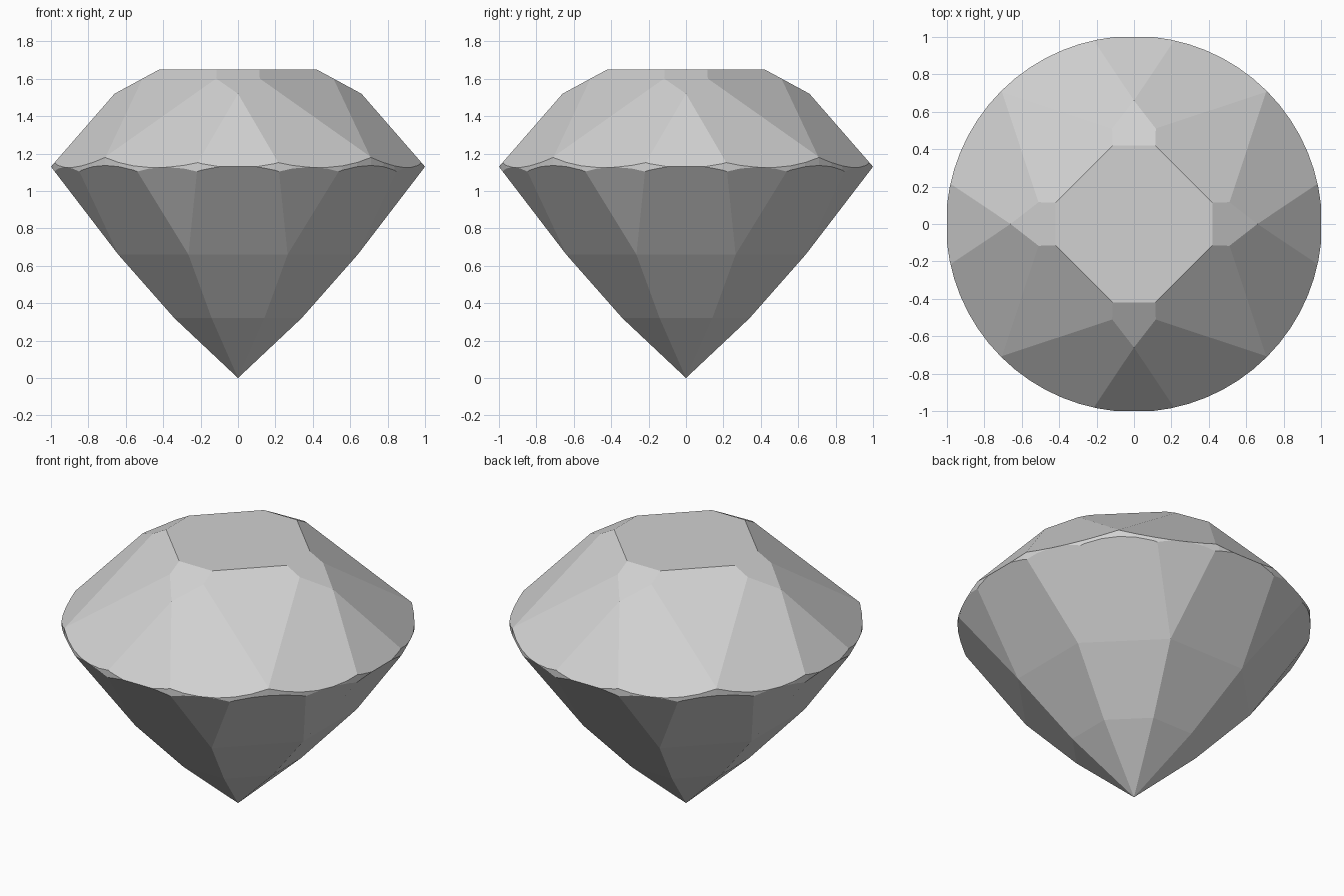
import bpy, bmesh, math
from mathutils import Vector, Matrix

old = bpy.data.objects.get("Cube")
if old:
    bpy.data.objects.remove(old, do_unlink=True)

TOP = 1.65       # table height
RIM = 1.13       # girdle height
GIRDLE_R = 1.005

# Round blank that the facets are cut from
bm = bmesh.new()
bmesh.ops.create_cone(bm, cap_ends=True, segments=64, radius1=GIRDLE_R,
                      radius2=GIRDLE_R, depth=2,
                      matrix=Matrix.Translation((0, 0, TOP - 1)))


def cut(point, normal):
    """Slice off everything in front of a plane and close the gap."""
    bmesh.ops.bisect_plane(bm, geom=bm.verts[:] + bm.edges[:] + bm.faces[:],
                           dist=1e-4, plane_co=point, plane_no=normal,
                           clear_outer=True)
    rim = [e for e in bm.edges if e.is_boundary]
    if rim:
        bmesh.ops.holes_fill(bm, edges=rim, sides=0)


def ring(count, start, low, high):
    """Cut a ring of facets through two (radius, height) points, low first."""
    dr, dz = high[0] - low[0], high[1] - low[1]
    for i in range(count):
        turn = Matrix.Rotation(math.radians(start + 360 * i / count), 3, 'Z')
        cut(turn @ Vector((0, -low[0], low[1])),
            turn @ Vector((0, -dz, -dr)).normalized())


# Pavilion: three tiers of eight, and wedges between the upper ones
ring(8, 0, (0.64, 0.66), (1, RIM))
ring(8, 22.5, (0.64 / math.cos(math.pi / 8), 0.66), (1, 1.12))
ring(8, 0, (0.34, 0.32), (0.64, 0.66))
ring(8, 0, (0, 0), (0.34, 0.32))

# Crown: main diagonal facets, side triangles and small facets by the table
ring(4, 45, (GIRDLE_R, 1.18), (0.378, TOP))
ring(4, 0, (1, RIM), (0.66, 1.52))
ring(4, 0, (0.66, 1.52), (0.42, TOP))

# Crown: mirrored pairs between the triangles and the main facets
for side in (1, -1):
    a = Vector((0, -0.66, 1.52))
    b = Vector((0.115 * side, -0.51, 1.602))
    c = Vector((0.71 * side, -0.71, 1.18))
    n = (b - a).cross(c - a).normalized()
    n *= math.copysign(1, n.z)
    for i in range(4):
        turn = Matrix.Rotation(math.pi / 2 * i, 3, 'Z')
        cut(turn @ a, turn @ n)

# Tidy tiny slivers
bmesh.ops.dissolve_degenerate(bm, dist=0.002, edges=bm.edges[:])
bmesh.ops.recalc_face_normals(bm, faces=bm.faces[:])

mesh = bpy.data.meshes.new("cut_gem")
bm.to_mesh(mesh)
bm.free()
gem = bpy.data.objects.new("cut_gem", mesh)
bpy.context.collection.objects.link(gem)

# Plain grey stone
stone = bpy.data.materials.new("pale_grey")
stone.use_nodes = True
colour = (0.64, 0.64, 0.64, 1)
stone.diffuse_color = colour
stone.node_tree.nodes["Principled BSDF"].inputs["Base Color"].default_value = colour
mesh.materials.append(stone)
